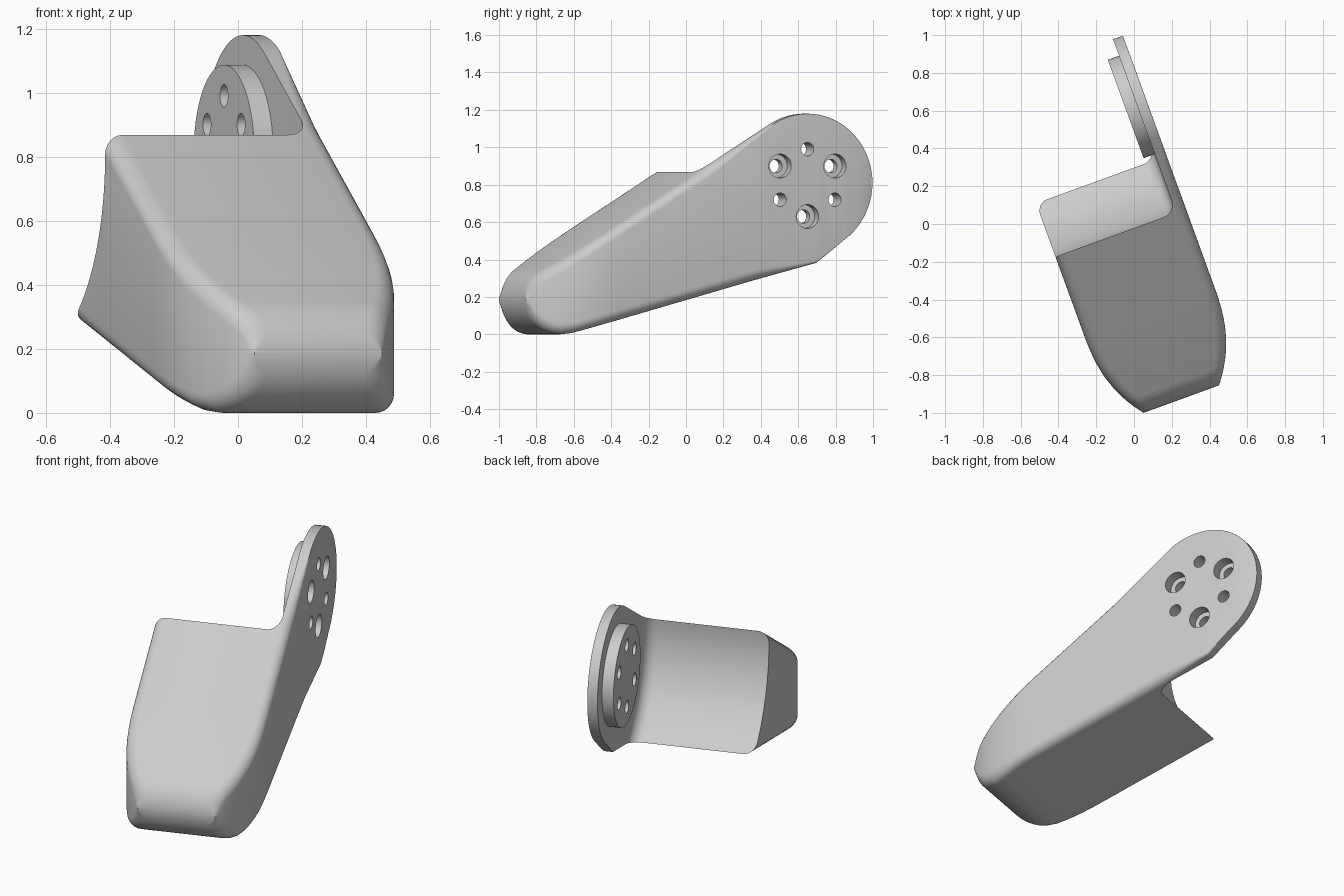
import bpy, bmesh, math
from mathutils import Matrix

cube = bpy.data.objects.get("Cube")
if cube:
    bpy.data.objects.remove(cube, do_unlink=True)

# Working frame: x across the bracket, y along the plate, turned about z at the end
TURN = Matrix.Rotation(math.radians(20), 4, 'Z')
HUB_Y, HUB_Z, HUB_R = 0.587, 0.81, 0.37
NOSE_Y, NOSE_Z, NOSE_R = -0.772, 0.185, 0.185
LEFT, RIGHT, PLATE_IN = -0.45, 0.286, 0.23

grey = bpy.data.materials.new("light_grey")
grey.use_nodes = True
COLOUR = (0.6, 0.6, 0.6, 1)
grey.diffuse_color = COLOUR
grey.node_tree.nodes["Principled BSDF"].inputs["Base Color"].default_value = COLOUR


def make_object(name, bm):
    bmesh.ops.recalc_face_normals(bm, faces=bm.faces)
    bm.transform(TURN)
    mesh = bpy.data.meshes.new(name)
    bm.to_mesh(mesh)
    bm.free()
    mesh.materials.append(grey)
    obj = bpy.data.objects.new(name, mesh)
    bpy.context.collection.objects.link(obj)
    return obj


def loft(bm, rings):
    rows = [[bm.verts.new(p) for p in ring] for ring in rings]
    for a, b in zip(rows, rows[1:]):
        for i in range(len(a)):
            j = (i + 1) % len(a)
            bm.faces.new((a[i], a[j], b[j], b[i]))
    bm.faces.new(rows[0])
    bm.faces.new(rows[-1])


def lathe(profile, y, z, steps):
    """Solid turned about an axis along x; profile holds (x, radius)."""
    bm = bmesh.new()
    angles = [2 * math.pi * i / steps for i in range(steps)]
    loft(bm, [[(x, y + r * math.cos(a), z + r * math.sin(a)) for a in angles]
              for x, r in profile])
    return bm


def arc_height(y, cy, r):
    return math.sqrt(max(r * r - (y - cy) ** 2, 0))


def lerp(y, p, q):
    return p[1] + (q[1] - p[1]) * (y - p[0]) / (q[0] - p[0])


def fade(y, start, end):
    return min(1, max(0, (end - y) / (end - start)))


# Side outline: rounded nose, straight flanks, round hub
def top(y):
    if y < -0.87:
        return NOSE_Z + arc_height(y, NOSE_Y, NOSE_R)
    if y < 0.392:
        return lerp(y, (-0.87, 0.342), (0.392, 1.124))
    return HUB_Z + arc_height(y, HUB_Y, HUB_R)


def bottom(y):
    if y < -0.723:
        return NOSE_Z - arc_height(y, NOSE_Y, NOSE_R)
    if y < 0.64:
        return lerp(y, (-0.723, 0.007), (0.64, 0.382))
    if y < 0.8:
        return lerp(y, (0.64, 0.382), (0.8, 0.508))
    return HUB_Z - arc_height(y, HUB_Y, HUB_R)


# Rounded rectangle across the body, narrowing towards the nose
def section(y):
    zt, zb = top(y), bottom(y)
    taper = 0.156 * max(0, (-0.45 - y) / 0.507) ** 2.6
    x0, x1 = LEFT + taper, RIGHT - taper
    limit = 0.48 * (zt - zb)
    rt = max(0.002, min(limit, 0.06 * fade(y, 0.05, 0.42)))
    rb = max(0.002, min(limit, 0.06 * fade(y, 0.3, 0.72)))
    corners = ((x1 - rt, zt - rt, rt), (x0 + rt, zt - rt, rt),
               (x0 + rb, zb + rb, rb), (x1 - rb, zb + rb, rb))
    ring = []
    for k, (cx, cz, r) in enumerate(corners):
        for i in range(7):
            a = math.pi / 2 * (k + i / 6)
            ring.append((cx + r * math.cos(a), y, cz + r * math.sin(a)))
    return ring


stations = {NOSE_Y - NOSE_R * math.cos(math.radians(a)) for a in range(3, 90, 6)}
stations |= {HUB_Y + HUB_R * math.sin(math.radians(a)) for a in range(-30, 90, 5)}
stations |= {-0.87, -0.723, 0.392, 0.64, 0.8, HUB_Y + HUB_R * 0.9995}
stations |= {-0.68 + 0.05 * i for i in range(21)}
bm = bmesh.new()
loft(bm, [section(y) for y in sorted(stations)])
bracket = make_object("bracket_body", bm)

# Round clearance behind the block, with a filleted inner corner
FILLET, CLEAR_R = 0.07, 0.61
profile = [(-1, CLEAR_R)]
for i in range(9):
    a = math.pi / 2 * i / 8
    profile.append((PLATE_IN - FILLET + FILLET * math.sin(a),
                    CLEAR_R - FILLET + FILLET * math.cos(a)))
clearance = make_object("clearance_cutter", lathe(profile, HUB_Y, HUB_Z, 128))

# Raised mounting disc on the inner face of the plate
disc = make_object("mounting_disc", lathe([(0.167, 0.277), (PLATE_IN + 0.004, 0.277)],
                                          HUB_Y, HUB_Z, 64))

# Six bolt holes, every other one counterbored from outside
hole_cutters = []
for i in range(6):
    a = math.radians(30 + 60 * i)
    y, z = HUB_Y + 0.18 * math.cos(a), HUB_Z + 0.18 * math.sin(a)
    if i % 2:
        shape = [(0.1, 0.036), (0.4, 0.036)]
    else:
        shape = [(0.1, 0.036), (0.222, 0.036), (0.222, 0.064), (0.4, 0.064)]
    hole_cutters.append(make_object("hole_cutter", lathe(shape, y, z, 28)))


def cut(obj, cutters):
    bpy.context.view_layer.objects.active = obj
    for c in cutters:
        mod = obj.modifiers.new("cut", 'BOOLEAN')
        mod.operation = 'DIFFERENCE'
        mod.solver = 'EXACT'
        mod.object = c
        bpy.ops.object.modifier_apply(modifier=mod.name)


cut(bracket, [clearance] + hole_cutters)
cut(disc, hole_cutters)
for c in [clearance] + hole_cutters:
    bpy.data.objects.remove(c, do_unlink=True)

# Smooth rounded surfaces, crisp rims
bpy.ops.object.select_all(action='DESELECT')
for obj in (bracket, disc):
    obj.select_set(True)
bpy.context.view_layer.objects.active = bracket
bpy.ops.object.shade_smooth_by_angle(angle=math.radians(30))
